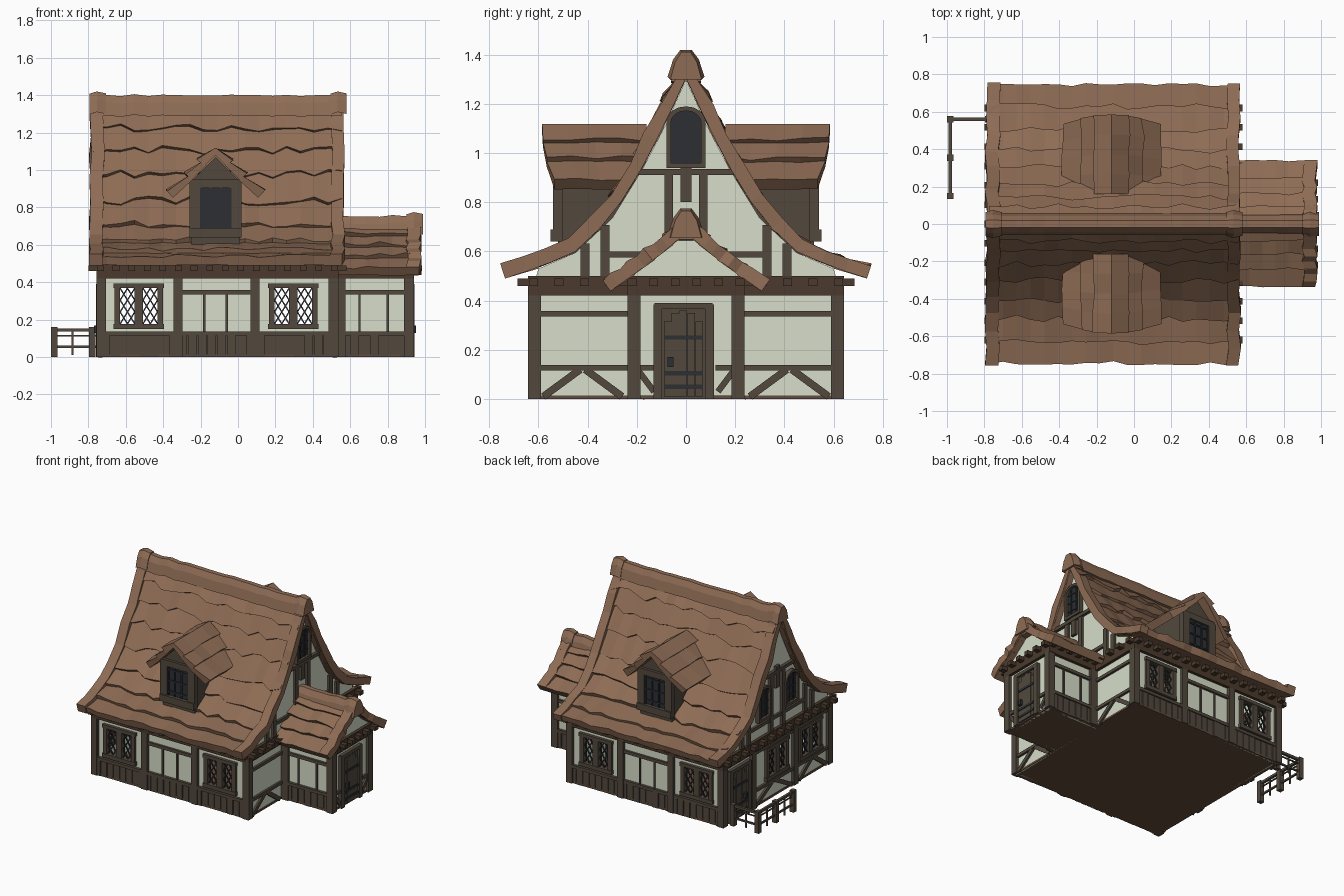
import bpy, bmesh, random
from math import sin, cos, pi
from mathutils import Matrix, Vector

if "Cube" in bpy.data.objects:
    bpy.data.objects.remove(bpy.data.objects["Cube"])

random.seed(4)
J = lambda a: random.uniform(-a, a)


def material(name, rgb):
    m = bpy.data.materials.new(name)
    m.diffuse_color = (*rgb, 1)
    m.use_nodes = True
    m.node_tree.nodes["Principled BSDF"].inputs["Base Color"].default_value = m.diffuse_color
    return m


ROOF = material("thatch_brown", (.27, .15, .09))
TIMBER = material("timber", (.085, .066, .048))
BEAM = material("dark_beam", (.07, .042, .026))
PLASTER = material("plaster", (.68, .73, .59))
GLASS = material("dark_glass", (.025, .028, .033))
FLOOR = material("floor_brown", (.13, .07, .045))


def frame(o, ux, uy):
    """Local axes: first along the wall or ridge, second outward, third up."""
    m = Matrix((ux, uy, (0, 0, 1))).transposed().to_4x4()
    m.translation = o
    return m


class Part:
    def __init__(self, name, mat, M=Matrix()):
        self.name, self.mat, self.M, self.bm = name, mat, M, bmesh.new()

    def loft(self, rings, closed=False):
        vs = [[self.bm.verts.new(self.M @ Vector(p)) for p in r] for r in rings]
        n = len(vs[0])
        for i in range(len(vs) if closed else len(vs) - 1):
            a, b = vs[i], vs[(i + 1) % len(vs)]
            for k in range(n):
                self.bm.faces.new((a[k], a[(k + 1) % n], b[(k + 1) % n], b[k]))
        if not closed:
            self.bm.faces.new(vs[0][::-1])
            self.bm.faces.new(vs[-1])

    def slab(self, poly, d0, d1):
        self.loft([[(u, d, z) for u, z in poly] for d in (d0, d1)])

    def box(self, u0, u1, d0, d1, z0, z1):
        self.slab([(u0, z0), (u1, z0), (u1, z1), (u0, z1)], d0, d1)

    def beam(self, a, b, w, d0, d1):
        a, b = Vector(a), Vector(b)
        t = (b - a).normalized() * w / 2
        n = Vector((-t.y, t.x))
        self.slab([a - n, b - n, b + n, a + n], d0, d1)

    def done(self):
        bmesh.ops.recalc_face_normals(self.bm, faces=self.bm.faces)
        me = bpy.data.meshes.new(self.name)
        self.bm.to_mesh(me)
        self.bm.free()
        me.materials.append(self.mat)
        bpy.context.collection.objects.link(bpy.data.objects.new(self.name, me))


def at(prof, t, off=0):
    """Point on a half roof profile (t from 0 to 1), pushed outward by off."""
    t = min(max(t, 0), 1) * (len(prof) - 1)
    i = min(int(t), len(prof) - 2)
    a, b = Vector(prof[i]), Vector(prof[i + 1])
    n = Vector((a.y - b.y, b.x - a.x)).normalized() if t > .01 else Vector((0, 1.3))
    return a.lerp(b, t - i) + n * off


def under(prof, u):
    for (a, za), (b, zb) in zip(prof, prof[1:]):
        if a <= abs(u) <= b:
            return za + (zb - za) * (abs(u) - a) / (b - a)
    return prof[-1][1]


def roof(name, prof, x0, x1, rows, n, M=Matrix(), trims=(), cap=0, cut=0):
    """Overlapping wavy thatch rows; cut pulls the eave corners back at x1."""
    p = Part(name + "_rows", ROOF, M)
    for s in (-1, 1):
        for r in range(rows):
            rings = []
            t0, tb = (r / rows) ** 1.2 - .02, ((r + 1) / rows) ** 1.2
            for i in range(n + 1):
                t1 = tb + J(.02)
                xs = [x0 + (x1 - cut * max(t, 0) ** 2 - x0) * i / n for t in (t0, t0, tb, tb)]
                pts = [at(prof, t0), at(prof, t0, .03), at(prof, t1, .055 + J(.01)), at(prof, t1, .003)]
                rings.append([(x, s * q.x, q.y) for x, q in zip(xs, pts)])
            p.loft(rings)
    p.done()
    if trims:   # raised edge trim along the gables
        p = Part(name + "_gable_trim", ROOF, M)
        for xa, xb in trims:
            for s in (-1, 1):
                rings = []
                for i in range(10):
                    lo, hi, k = at(prof, i / 9, .004), at(prof, i / 9, .06 + J(.008)), J(.008)
                    rings.append([(xa + k, s * lo.x, lo.y), (xb + k, s * lo.x, lo.y),
                                  (xb + k, s * hi.x, hi.y), (xa + k, s * hi.x, hi.y)])
                p.loft(rings)
        p.done()
    if cap:     # ridge cap with thick ends
        p = Part(name + "_ridge_cap", ROOF, M)
        sec = [(-.06, -.11), (-.042, -.04), (-.018, 0), (.018, 0), (.042, -.04), (.06, -.11)]

        def ring(x, k, dz):
            return [(x, u * k, prof[0][1] + cap + dz + z) for u, z in sec]
        p.loft([ring(x0 + (x1 - x0) * i / n, 1, J(.006)) for i in range(n + 1)])
        for xa, xb in trims:
            p.loft([ring(xa - .005, 1.05, .008), ring((xa + xb) / 2, 1.25, .02), ring(xb + .015, 1.05, .01)])
        p.done()


def wall(name, M, u0, u1, z1, holes=()):
    p = Part(name, PLASTER, M)
    if holes:
        p.box(u0, u1, -.02, 0, 0, .17)
        p.box(u0, u1, -.02, 0, .375, z1)
        edges = [u0] + [e for h in holes for e in h] + [u1]
        for a, b in zip(edges[::2], edges[1::2]):
            p.box(a, b, -.02, 0, .17, .375)
    else:
        p.box(u0, u1, -.02, 0, 0, z1)
    p.done()


def lattice_window(name, M, c):
    p = Part(name + "_frame", TIMBER, M)
    for u, w in ((-.115, .03), (0, .045), (.115, .03)):
        p.box(c + u - w / 2, c + u + w / 2, -.025, .018, .16, .39)
    p.box(c - .135, c + .135, -.025, .022, .15, .178)
    p.box(c - .135, c + .135, -.025, .022, .368, .393)
    p.done()
    p = Part(name + "_lattice", GLASS, M)
    nx, nz, w, h = 2, 3, .078, .19
    for a in (c - .1, c + .022):
        for k in range(1, nx + nz):
            ua, ub = max(0, k - nz), min(nx, k)
            for f in (0, 1):
                q = [((nx - u if f else u) * w / nx + a, .178 + (k - u) * h / nz) for u in (ua, ub)]
                p.beam(*q, .007, -.006, .002)
    p.done()


def arch(c, hw, z0, z1, n=8):
    return [(c - hw, z0)] + [(c - hw * cos(pi * i / n), z1 - hw * .8 + hw * .8 * sin(pi * i / n))
                             for i in range(n + 1)] + [(c + hw, z0)]


def arched_window(name, M, c, hw, z0, z1):
    p = Part(name + "_frame", TIMBER, M)
    o, i = arch(c, hw, z0, z1), arch(c, hw - .018, z0 + .02, z1 - .018)
    p.loft([[(a[0], 0, a[1]), (a[0], .03, a[1]), (b[0], .03, b[1]), (b[0], 0, b[1])]
            for a, b in zip(o, i)], True)
    p.done()
    p = Part(name + "_glass", GLASS, M)
    p.slab(i, .002, .01)
    for k in (-.33, .33):
        p.box(c + k * hw - .004, c + k * hw + .004, .008, .016, z0 + .01, z1 - .03)
    for k in (.25, .5, .75):
        z = z0 + (z1 - z0) * k
        p.box(c - hw + .015, c + hw - .015, .008, .015, z - .004, z + .004)
    p.done()


def door(name, M, c):
    p = Part(name + "_frame", TIMBER, M)
    for s in (-1, 1):
        p.box(c + s * .105 - .018, c + s * .105 + .018, -.02, .025, 0, .385)
    p.box(c - .118, c + .118, -.02, .025, .365, .39)
    p.box(c - .09, c + .09, -.01, .008, 0, .38)
    p.done()
    p = Part(name + "_planks", TIMBER, M)
    for k in range(5):
        u = c - .08 + k * .032
        p.box(u, u + .031, 0, .018, .01, .36 - .011 * abs(k - 2) ** 2)
    p.done()
    p = Part(name + "_iron", GLASS, M)
    for z in (.05, .105, .25):
        p.box(c - .075, c + .075, .015, .023, z - .009, z + .009)
    p.box(c - .066, c - .04, .015, .035, .13, .17)
    p.done()


def band(name, M, u0, u1, step):
    """Dark wall-top beam with protruding joist ends."""
    p = Part(name, BEAM, M)
    p.box(u0, u1, -.03, .022, .42, .5)
    n = round((u1 - u0) / step)
    for i in range(n + 1):
        u = u0 + .02 + (u1 - u0 - .04) * i / n
        p.box(u - .018, u + .018, 0, .065, .46, .49)
    p.done()


MAIN = [(0, 1.3), (.085, 1.11), (.18, .93), (.3, .735), (.45, .595), (.6, .53), (.735, .487)]
WING = [(0, .67), (.1, .585), (.2, .51), (.305, .435)]
DORMER = [(0, 1.08), (.1, .97), (.225, .85)]
roof("main_roof", MAIN, -.775, .555, 8, 18, trims=((-.79, -.72), (.5, .565)), cap=.1)
roof("wing_roof", WING, .48, .965, 4, 7, trims=((.905, .975),), cap=.085)

p = Part("floor", FLOOR)
p.box(-.74, .52, -.63, .63, 0, .015)
p.box(.5, .925, -.225, .225, 0, .015)
p.done()

# long walls and dormers, front and back
for s, side in ((-1, "front"), (1, "back")):
    M, W = frame((0, s * .62, 0), (1, 0, 0), (0, s, 0)), frame((0, s * .215, 0), (1, 0, 0), (0, s, 0))
    wall(side + "_wall", M, -.74, .52, .5, ((-.635, -.425), (.19, .4)))
    wall(side + "_wing_wall", W, .5, .92, .46)
    band(side + "_eave_beam", M, -.755, .535, .085)
    band(side + "_wing_eave_beam", W, .53, .94, .085)
    for i, c in enumerate((-.53, .295)):
        lattice_window(f"{side}_window_{i}", M, c)
    for nm, F, posts, studs, rail in (("main", M, (-.732, -.32, .09, .51), (-.18, -.06), (-.32, .09)),
                                      ("wing", W, (.55, .915), (.65, .8), (.54, .92))):
        p = Part(f"{side}_{nm}_timbers", TIMBER, F)
        for x in posts:
            p.box(x - .024, x + .024, -.03, .022, 0, .48)
        for x in studs:
            p.box(x - .006, x + .006, -.01, .01, .13, .34)
        p.box(*rail, -.01, .016, .335, .358)
        p.box(posts[0], posts[-1], -.01, .02, .115, .138)
        p.box(posts[0], posts[-1], -.01, .004, 0, .12)
        n = round((posts[-1] - posts[0]) / .052)
        for i in range(n):
            x = posts[0] + (posts[-1] - posts[0]) * i / n
            p.box(x, x + .046, -.01, .012 + J(.004), 0, .12)
        p.done()

    D = frame((-.12, 0, 0), (1, 0, 0), (0, s, 0))
    roof(side + "_dormer_roof", DORMER, .16, .585, 3, 4, frame((-.12, 0, 0), (0, s, 0), (1, 0, 0)), cut=.05)
    p = Part(side + "_dormer_body", TIMBER, D)
    p.slab([(-.13, .58), (.13, .58), (.13, .94), (0, 1.07), (-.13, .94)], .2, .52)
    for u in (-.112, .112):
        p.box(u - .028, u + .028, .5, .54, .64, .94)
    p.box(-.14, .14, .5, .55, .64, .69)
    p.box(-.14, .14, .5, .54, .905, .95)
    p.done()
    p = Part(side + "_dormer_glass", GLASS, D)
    p.box(-.085, .085, .51, .525, .69, .905)
    for u in (-.08, -.028, .028, .08):
        p.box(u - .005, u + .005, .52, .533, .69, .905)
    for z in (.72, .8, .88):
        p.box(-.085, .085, .52, .532, z - .005, z + .005)
    p.done()

# main gable ends
for x, d, side in ((.515, 1, "right"), (-.735, -1, "left")):
    M = frame((x, 0, 0), (0, 1, 0), (d, 0, 0))
    holes = ((-.495, -.285), (-.105, .105)) if d < 0 else ()
    wall(side + "_wall", M, -.62, .62, .47, holes)
    p = Part(side + "_gable", PLASTER, M)
    half = [(u, z) for u, z in MAIN if u < .65]
    p.slab([(-.62, .46)] + [(-u, z) for u, z in half[::-1]] + half[1:] + [(.62, .46)], -.02, 0)
    p.done()
    band(side + "_gable_beam", M, -.64, .64, .105)
    p = Part(side + "_timbers", TIMBER, M)
    for u in (-.615, -.21, .21 if d > 0 else .28, .615):
        p.box(u - .024, u + .024, -.03, .021, 0, .48)
    for u in (-.41, -.33, -.07, .07, .33, .41):
        top = under(MAIN, u) if abs(u) > .1 else .92
        p.box(u - .018, u + .018, -.01, .018, .48, top)
    p.box(-.022, .022, -.01, .02, .8, .96)
    p.box(-.33, .33, -.01, .016, .575, .6)
    p.box(-.21, .21, -.01, .022, .91, .935)
    p.box(-.6, .6 if d > 0 else .3, -.01, .016, .395 if d < 0 else .335, .418 if d < 0 else .358)
    for s in (-1, 1) if d > 0 else (-1,):
        p.box(s * .42 - .19, s * .42 + .19, -.01, .016, .115, .138)
        p.beam((s * .26, .01), (s * .41, .12), .03, -.01, .014)
        p.beam((s * .58, .01), (s * .43, .12), .03, -.01, .014)
    if d < 0:
        p.box(-.2, .28, -.01, .016, .115, .138)
        p.beam((-.18, .01), (.02, .12), .03, -.01, .014)
        p.beam((.25, .01), (.05, .12), .03, -.01, .014)
    p.done()
    if d > 0:
        arched_window("right_gable_window", M, 0, .08, .94, 1.19)
    else:
        for i, u in enumerate((-.16, .16)):
            arched_window(f"left_gable_window_{i}", M, u, .075, .62, .87)
        for i, u in enumerate((-.39, 0)):
            lattice_window(f"left_window_{i}", M, u)
        door("left_door", M, .44)

# wing end with the main door
M = frame((.918, 0, 0), (0, 1, 0), (1, 0, 0))
wall("wing_end_wall", M, -.22, .22, .46)
p = Part("wing_gable", PLASTER, M)
p.slab([(-.22, .44), (.22, .44), (.22, .5), (0, .68), (-.22, .5)], -.02, 0)
p.done()
band("wing_gable_beam", M, -.24, .24, .1)
p = Part("wing_end_timbers", TIMBER, M)
for s in (-1, 1):
    p.box(s * .21 - .025, s * .21 + .025, -.03, .022, 0, .48)
    p.beam((s * .13, .03), (s * .19, .11), .025, -.01, .014)
    p.box(s * .16 - .04, s * .16 + .04, -.01, .015, .115, .138)
p.done()
door("wing_door", M, -.01)

# side porch fence
p = Part("fence", TIMBER)
for x, y in ((-.983, .15), (-.983, .355), (-.983, .56), (-.78, .56)):
    p.box(x - .017, x + .017, y - .017, y + .017, 0, .16)
for z, r in ((.145, .009), (.115, .004), (.055, .006)):
    p.box(-.983 - r, -.983 + r, .15, .56, z - r, z + r)
    p.box(-.983, -.76, .56 - r, .56 + r, z - r, z + r)
for x, y in ((-.983, .25), (-.983, .455), (-.885, .56)):
    p.box(x - .005, x + .005, y - .005, y + .005, .01, .145)
p.done()
